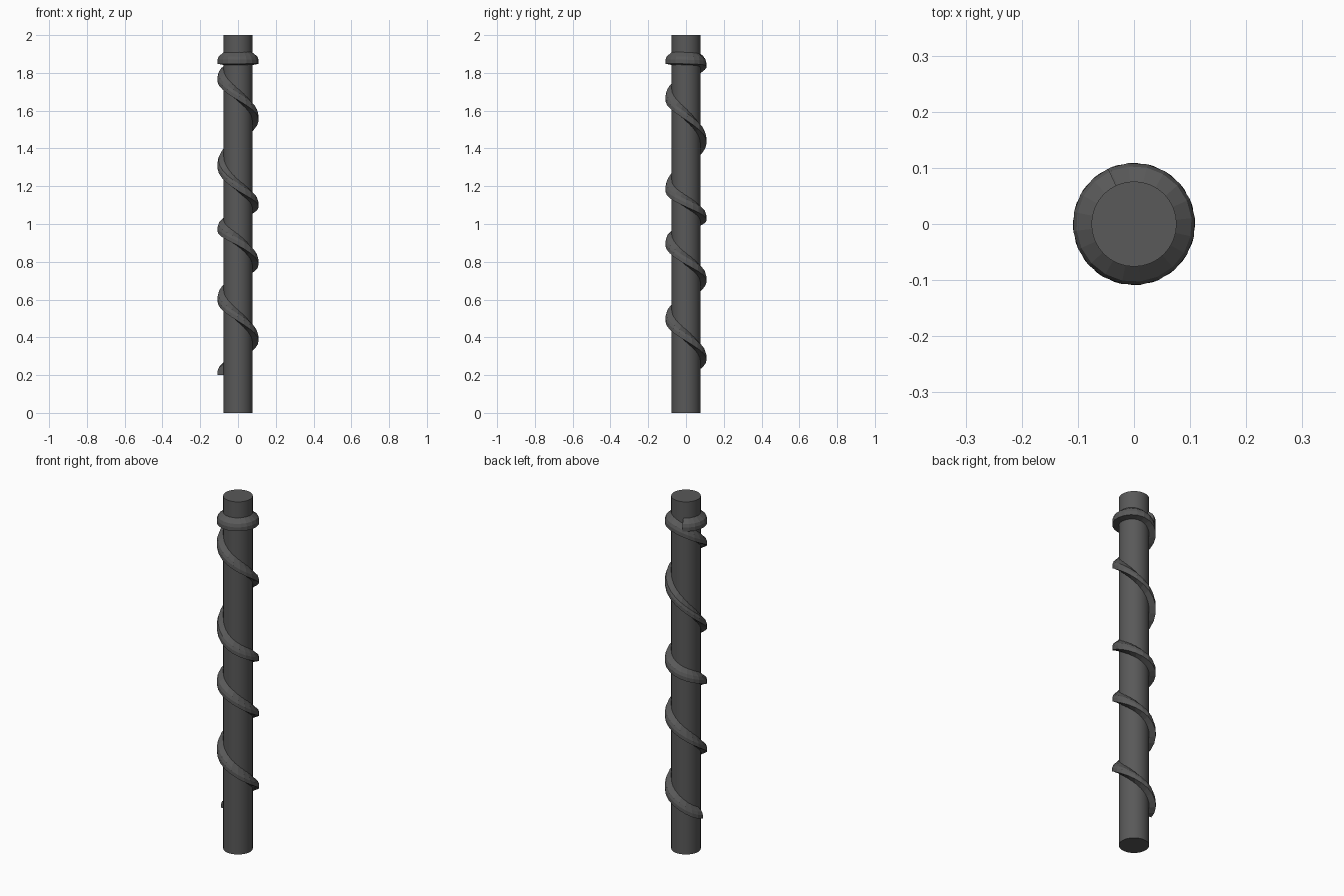
import bpy, bmesh
from math import cos, sin, radians

if "Cube" in bpy.data.objects:
    bpy.data.objects.remove(bpy.data.objects["Cube"])

# Dark grey finish
dark = bpy.data.materials.new("dark_grey")
dark.diffuse_color = (0.1, 0.1, 0.1, 1)
dark.use_nodes = True
dark.node_tree.nodes["Principled BSDF"].inputs["Base Color"].default_value = dark.diffuse_color

# Pole
bpy.ops.mesh.primitive_cylinder_add(vertices=32, radius=0.076, depth=2, location=(0, 0, 1))
pole = bpy.context.object
pole.name = "pole"
pole.data.materials.append(dark)
bpy.ops.object.shade_smooth_by_angle()

# Height of the spiral ridge at every quarter turn, ending in a level collar
heights = [0.225, 0.31, 0.41, 0.515, 0.62, 0.725, 0.815, 0.915, 0.99, 1.05, 1.12,
           1.205, 1.33, 1.46, 1.58, 1.685, 1.785, 1.86, 1.875, 1.875, 1.875, 1.875]
# Ridge section: radius, height offset
profile = [(0.07, 0.039), (0.103, 0.012), (0.109, -0.005), (0.109, -0.027), (0.07, -0.034)]
STEPS = 5
END = len(heights) - 1.3


def height_at(t):
    i = min(int(t), len(heights) - 2)
    f = t - i
    p0, p1 = heights[max(i - 1, 0)], heights[i]
    p2, p3 = heights[i + 1], heights[min(i + 2, len(heights) - 1)]
    return 0.5 * (2 * p1 + (p2 - p0) * f + (2 * p0 - 5 * p1 + 4 * p2 - p3) * f ** 2
                  + (3 * p1 - p0 - 3 * p2 + p3) * f ** 3)


# Left-handed spiral ridge swept up the pole
bm = bmesh.new()
rings = []
count = round(END * STEPS)
for k in range(count + 1):
    t = END * k / count
    a, z = radians(178 - 90 * t), height_at(t)
    rings.append([bm.verts.new((r * cos(a), r * sin(a), max(z + dz, 0.2))) for r, dz in profile])
n = len(profile)
for lo, hi in zip(rings, rings[1:]):
    for j in range(n):
        bm.faces.new((lo[j], lo[(j + 1) % n], hi[(j + 1) % n], hi[j]))
bm.faces.new(rings[0])
bm.faces.new(rings[-1])
bmesh.ops.recalc_face_normals(bm, faces=bm.faces)
mesh = bpy.data.meshes.new("spiral_ridge")
bm.to_mesh(mesh)
bm.free()
mesh.materials.append(dark)
bpy.context.collection.objects.link(bpy.data.objects.new("spiral_ridge", mesh))
